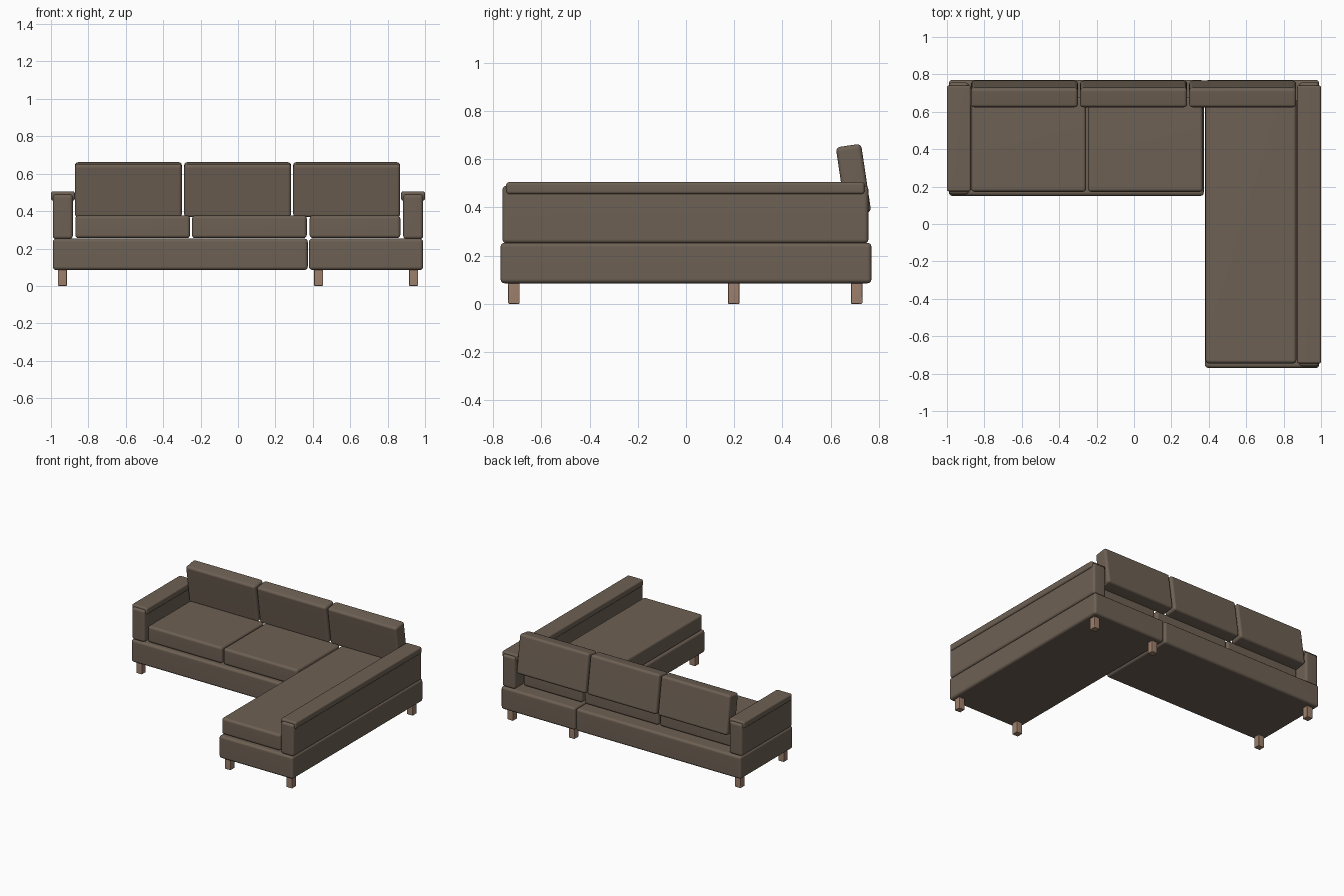
import bpy, bmesh, math
from mathutils import Matrix, Vector

if "Cube" in bpy.data.objects:
    bpy.data.objects.remove(bpy.data.objects["Cube"])


def material(name, rgb):
    m = bpy.data.materials.new(name)
    m.diffuse_color = (*rgb, 1)
    m.use_nodes = True
    m.node_tree.nodes["Principled BSDF"].inputs["Base Color"].default_value = m.diffuse_color
    return m


FABRIC = material("brown_fabric", (0.155, 0.118, 0.088))
WOOD = material("light_wood", (0.34, 0.215, 0.15))


def box(name, x, y, z, mat=FABRIC, bevel=0.018, segments=3, tilt=0.0):
    """Rounded box from x, y and z ranges, tilted about its centre."""
    size = Vector([r[1] - r[0] for r in (x, y, z)])
    bm = bmesh.new()
    bmesh.ops.create_cube(bm, size=1, matrix=Matrix.Diagonal((*size, 1)))
    bmesh.ops.bevel(bm, geom=bm.edges[:], offset=bevel, segments=segments,
                    profile=0.5, affect='EDGES')
    for f in bm.faces:
        f.smooth = True
    me = bpy.data.meshes.new(name)
    bm.to_mesh(me)
    bm.free()
    me.materials.append(mat)
    ob = bpy.data.objects.new(name, me)
    ob.location = [(r[0] + r[1]) / 2 for r in (x, y, z)]
    ob.rotation_euler.x = tilt
    bpy.context.collection.objects.link(ob)
    ob.modifiers.new("even_shading", 'WEIGHTED_NORMAL')
    return ob


# Upholstered bases
box("sofa_base", (-0.99, 0.373), (0.15, 0.77), (0.085, 0.253))
box("chaise_base", (0.379, 0.99), (-0.77, 0.77), (0.085, 0.253))

# Arms with caps
for side, sign, front in (("left", -1, 0.158), ("right", 1, -0.762)):
    inner, outer = sorted((sign * 0.883, sign * 0.99)), sorted((sign * 0.872, sign))
    box(side + "_arm", inner, (front, 0.757), (0.25, 0.49))
    box(side + "_arm_cap", outer, (front + 0.016, 0.741), (0.455, 0.505), bevel=0.012)

# Seat cushions
SEAT_Z = (0.255, 0.377)
box("left_seat_cushion", (-0.87, -0.256), (0.172, 0.68), SEAT_Z)
box("middle_seat_cushion", (-0.246, 0.368), (0.172, 0.68), SEAT_Z)
box("chaise_seat_cushion", (0.383, 0.868), (-0.745, 0.68), SEAT_Z)

# Back cushions leaning forward
for i, x0 in enumerate((-0.872, -0.288, 0.295)):
    box(f"back_cushion_{i + 1}", (x0, x0 + 0.572), (0.642, 0.748),
        (0.371, 0.658), tilt=math.radians(8.5))

# Legs
LEGS = [(-0.939, 0.198), (-0.939, 0.708), (0.431, -0.714),
        (0.431, 0.708), (0.939, -0.714), (0.939, 0.708)]
for i, (x, y) in enumerate(LEGS):
    box(f"leg_{i + 1}", (x - 0.024, x + 0.024), (y - 0.024, y + 0.024),
        (0, 0.095), WOOD, bevel=0.003, segments=1)
